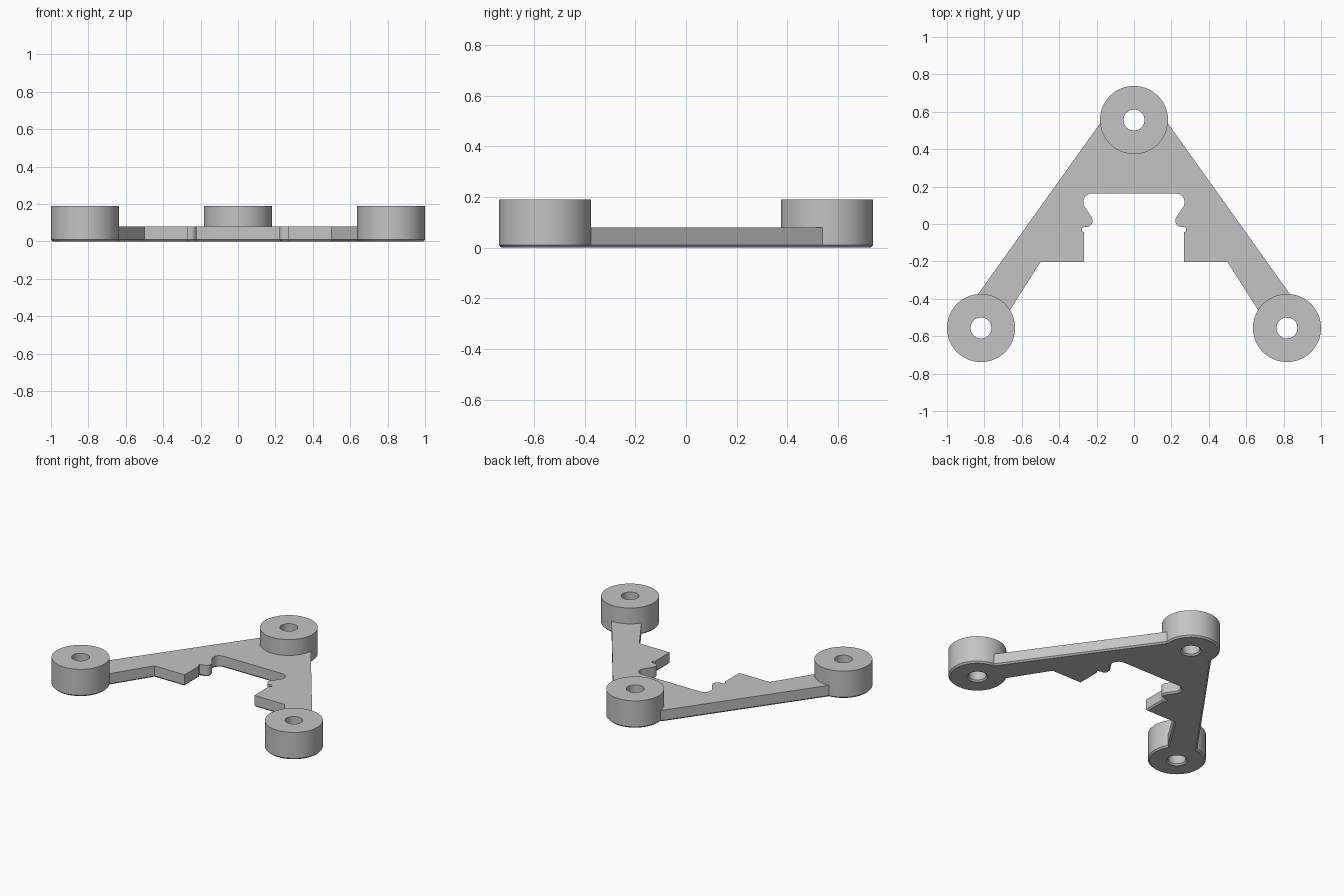
import bpy, bmesh, math
from mathutils import Vector

if "Cube" in bpy.data.objects:
    bpy.data.objects.remove(bpy.data.objects["Cube"])

CH = 0.01          # bottom chamfer
grey = bpy.data.materials.new("light grey")
grey.diffuse_color = (0.55, 0.55, 0.55, 1)
grey.use_nodes = True
grey.node_tree.nodes["Principled BSDF"].inputs["Base Color"].default_value = grey.diffuse_color


def make_object(name, bm):
    bmesh.ops.recalc_face_normals(bm, faces=bm.faces)
    me = bpy.data.meshes.new(name)
    bm.to_mesh(me)
    bm.free()
    me.materials.append(grey)
    ob = bpy.data.objects.new(name, me)
    bpy.context.collection.objects.link(ob)
    return ob


def bridge(bm, a, b):
    for i in range(len(a)):
        j = (i + 1) % len(a)
        bm.faces.new((a[i], a[j], b[j], b[i]))


def arc(cx, cy, r, a0, a1, n):
    return [(cx + r * math.cos(math.radians(a0 + (a1 - a0) * i / n)),
             cy + r * math.sin(math.radians(a0 + (a1 - a0) * i / n))) for i in range(n + 1)]


def inset(pts, d):
    """Offset a clockwise outline inwards."""
    out = []
    for i, p in enumerate(pts):
        p, a, b = Vector(p), Vector(pts[i - 1]), Vector(pts[(i + 1) % len(pts)])
        e1, e2 = (p - a).normalized(), (b - p).normalized()
        n1, n2 = Vector((e1.y, -e1.x)), Vector((e2.y, -e2.x))
        out.append(p + (n1 + n2) * d / (1 + n1.dot(n2)))
    return out


def boss(name, x, y, segs=64):
    """Round tube with chamfered lower rims."""
    bm = bmesh.new()
    profile = [(0.182, CH), (0.182, 0.19), (0.056, 0.19), (0.056, CH),
               (0.056 + CH, 0), (0.182 - CH, 0)]
    rings = [[bm.verts.new((x + r * math.cos(2 * math.pi * i / segs),
                            y + r * math.sin(2 * math.pi * i / segs), z))
              for i in range(segs)] for r, z in profile]
    for k in range(len(rings)):
        bridge(bm, rings[k - 1], rings[k])
    return make_object(name, bm)


# flat A-shaped plate: right half of the outline, then mirrored
half = [(0.06, 0.43), (0.18, 0.54), (0.87, -0.426), (0.70, -0.518),
        (0.50, -0.203), (0.267, -0.203), (0.267, -0.045),
        (0.278, -0.038), (0.278, -0.022), (0.266, -0.016)]
half += arc(0.255, 0.018, 0.034, -90, -210, 12)     # clip bump
half += arc(0.225, 0.117, 0.046, -30, 90, 12)       # notch corner
outline = half + [(-x, y) for x, y in reversed(half)]

bm = bmesh.new()
low = [bm.verts.new((x, y, 0)) for x, y in inset(outline, CH)]
mid = [bm.verts.new((x, y, CH)) for x, y in outline]
top = [bm.verts.new((x, y, 0.08)) for x, y in outline]
bridge(bm, low, mid)
bridge(bm, mid, top)
bm.faces.new(low)
bm.faces.new(top)
bracket = make_object("bracket", bm)

# three mounting bosses, joined to the plate
bpy.context.view_layer.objects.active = bracket
bracket.select_set(True)
for name, x, y in (("back_boss", 0, 0.556), ("left_boss", -0.818, -0.556),
                   ("right_boss", 0.818, -0.556)):
    part = boss(name, x, y)
    mod = bracket.modifiers.new("join", 'BOOLEAN')
    mod.operation = 'UNION'
    mod.solver = 'EXACT'
    mod.object = part
    bpy.ops.object.modifier_apply(modifier=mod.name)
    bpy.data.objects.remove(part)

bpy.ops.object.shade_smooth_by_angle(angle=math.radians(25))
